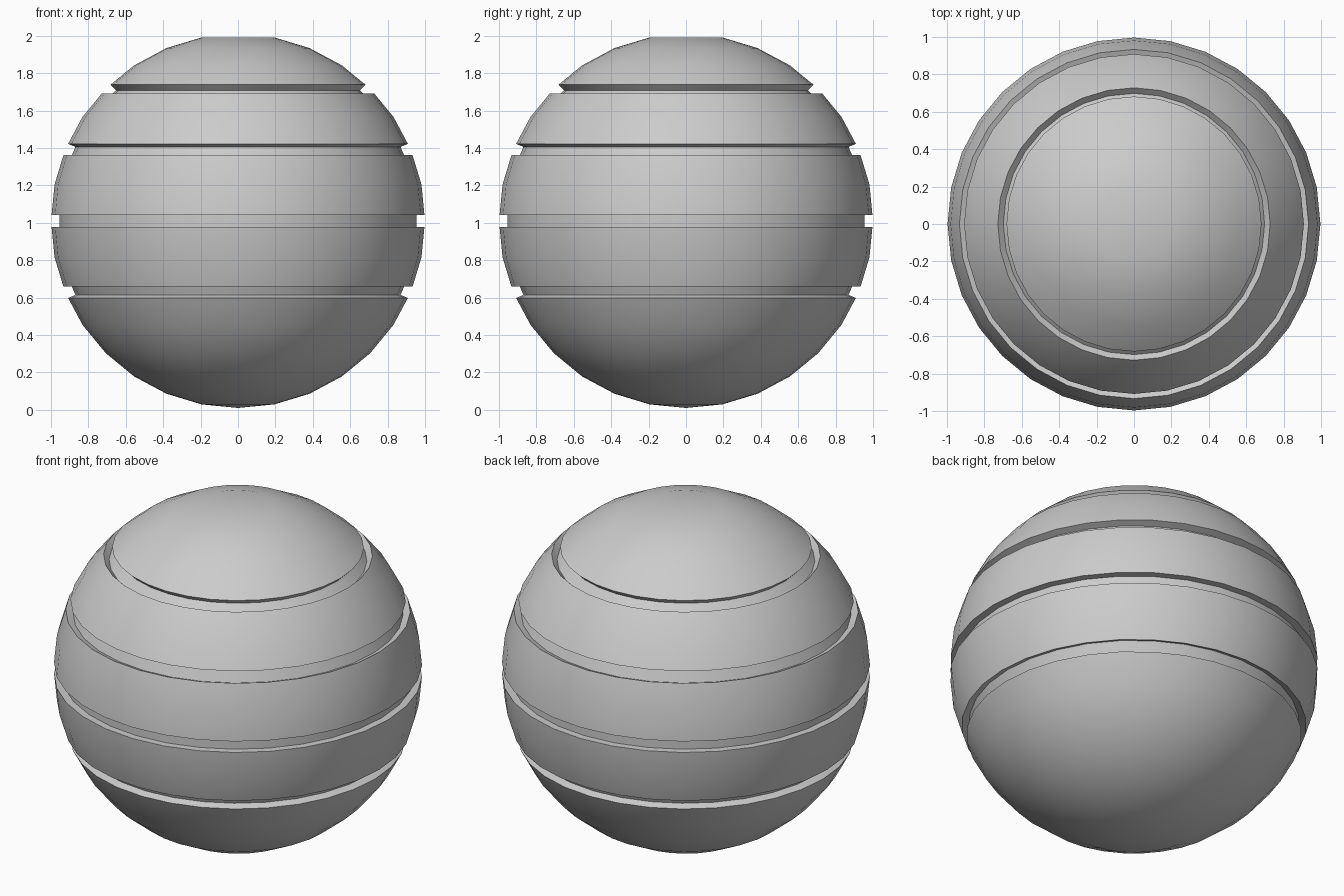
import bpy, bmesh, math

if "Cube" in bpy.data.objects:
    bpy.data.objects.remove(bpy.data.objects["Cube"])

SEG, STEP = 32, math.pi / 16     # 32 sides, 16 latitude rings
CZ = 1.01                        # height of the sphere centre
HALF, DEPTH = 0.033, 0.042       # groove half width and depth
GROOVES = (6, 8, 10, 12)         # ring numbers, counted from the bottom


def ring(i):
    a = -math.pi / 2 + i * STEP
    return math.cos(a), math.sin(a)


def toward(p, q, d):
    length = math.dist(p, q)
    return tuple(a + (b - a) * d / length for a, b in zip(p, q))


# Profile from bottom pole to flat top, grooves sunk along the ring normal
profile = []
for i in range(1, 16):
    p = ring(i)
    if i in GROOVES:
        lo, hi = toward(p, ring(i - 1), HALF), toward(p, ring(i + 1), HALF)
        sink = [(q[0] - p[0] * DEPTH, q[1] - p[1] * DEPTH) for q in (lo, hi)]
        profile += [lo, *sink, hi]
    else:
        profile.append(p)

# Lathe the profile
bm = bmesh.new()
rows = [[bm.verts.new((r * math.cos(2 * math.pi * k / SEG),
                       r * math.sin(2 * math.pi * k / SEG), z + CZ))
         for k in range(SEG)] for r, z in profile]
for a, b in zip(rows, rows[1:]):
    for k in range(SEG):
        n = (k + 1) % SEG
        bm.faces.new((a[k], a[n], b[n], b[k]))

# Pointed bottom, flat top
south = bm.verts.new((0, 0, CZ - 1))
for k in range(SEG):
    bm.faces.new((south, rows[0][(k + 1) % SEG], rows[0][k]))
bm.faces.new(rows[-1])
bmesh.ops.recalc_face_normals(bm, faces=bm.faces)

mesh = bpy.data.meshes.new("grooved_ball")
bm.to_mesh(mesh)
bm.free()
ball = bpy.data.objects.new("grooved_ball", mesh)
bpy.context.collection.objects.link(ball)
bpy.context.view_layer.objects.active = ball
ball.select_set(True)
bpy.ops.object.shade_smooth_by_angle(angle=math.radians(30))
